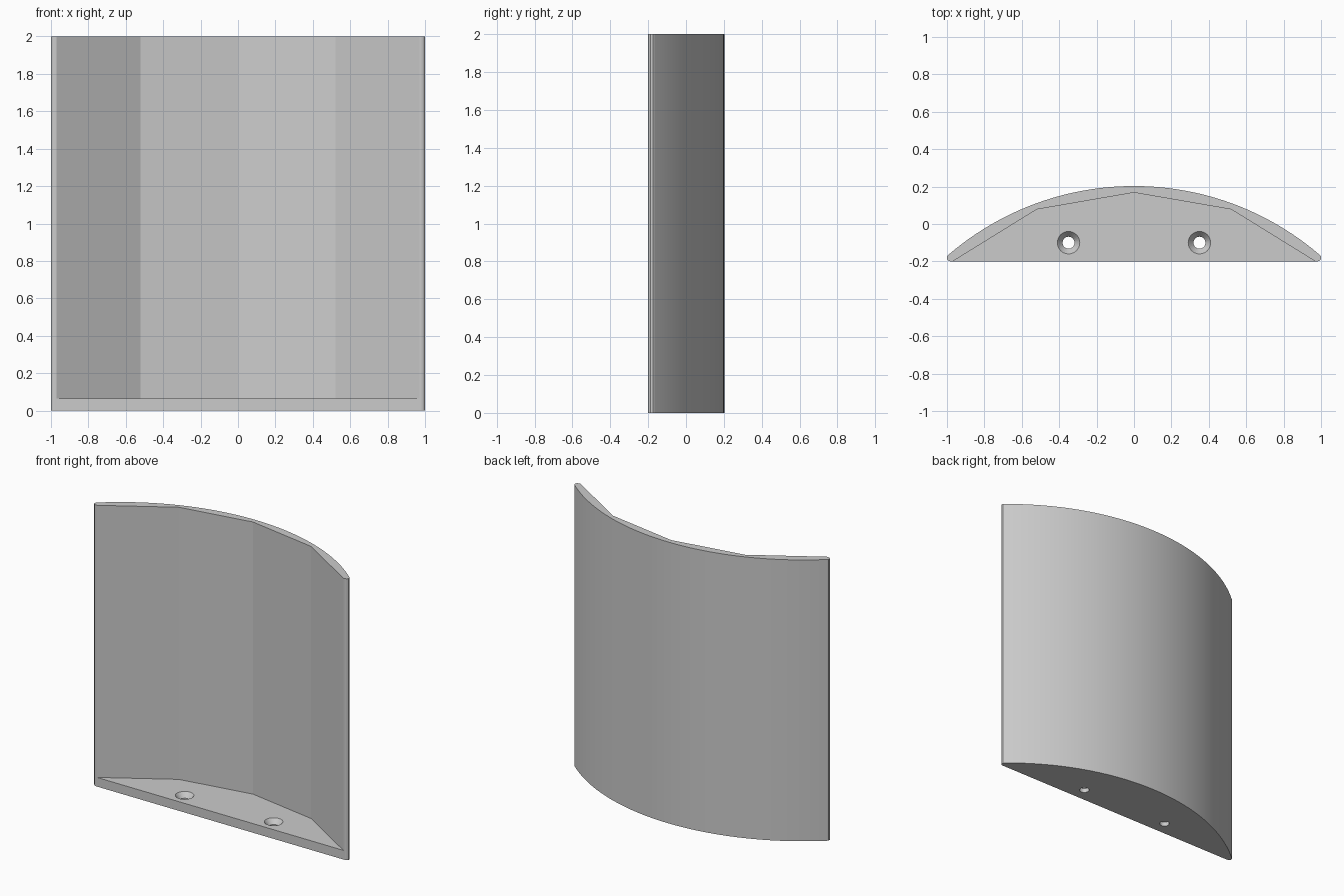
import bpy
import bmesh
import math

if "Cube" in bpy.data.objects:
    bpy.data.objects.remove(bpy.data.objects["Cube"], do_unlink=True)

HEIGHT, FLOOR, FRONT = 2.0, 0.065, -0.2

grey = bpy.data.materials.new("plain_grey")
grey.use_nodes = True
grey.diffuse_color = (0.6, 0.6, 0.6, 1)
grey.node_tree.nodes["Principled BSDF"].inputs["Base Color"].default_value = (0.6, 0.6, 0.6, 1)


def new_object(name, bm):
    bmesh.ops.recalc_face_normals(bm, faces=bm.faces)
    mesh = bpy.data.meshes.new(name)
    bm.to_mesh(mesh)
    bm.free()
    mesh.materials.append(grey)
    obj = bpy.data.objects.new(name, mesh)
    bpy.context.collection.objects.link(obj)
    return obj


def prism(name, outline, bottom, top):
    bm = bmesh.new()
    face = bm.faces.new([bm.verts.new((x, y, bottom)) for x, y in outline])
    result = bmesh.ops.extrude_face_region(bm, geom=[face])
    verts = [g for g in result["geom"] if isinstance(g, bmesh.types.BMVert)]
    bmesh.ops.translate(bm, verts=verts, vec=(0, 0, top - bottom))
    return new_object(name, bm)


def screw_hole(name, x, y):
    # straight bore that opens into a countersink at the floor surface
    bm = bmesh.new()
    profile = [(0.032, -0.05), (0.032, 0.03), (0.06, FLOOR), (0.06, 0.12)]
    count = 32
    rings = [[bm.verts.new((x + r * math.cos(math.tau * i / count),
                            y + r * math.sin(math.tau * i / count), z))
              for i in range(count)] for r, z in profile]
    for low, high in zip(rings, rings[1:]):
        for i in range(count):
            j = (i + 1) % count
            bm.faces.new((low[i], low[j], high[j], high[i]))
    bm.faces.new(rings[0])
    bm.faces.new(rings[-1])
    return new_object(name, bm)


def cut(target, cutter):
    cutter.hide_render = True
    mod = target.modifiers.new("cut", "BOOLEAN")
    mod.operation = "DIFFERENCE"
    mod.solver = "EXACT"
    mod.object = cutter
    bpy.context.view_layer.objects.active = target
    bpy.ops.object.modifier_apply(modifier=mod.name)
    bpy.data.objects.remove(cutter, do_unlink=True)


# Curved outer shell with small softened front corners
half, rise = 0.995, 0.37
radius = (half ** 2 + rise ** 2) / (2 * rise)
sweep = math.asin(half / radius)
steps = 48
arc = []
for i in range(steps + 1):
    a = sweep * (1 - 2 * i / steps)
    arc.append((radius * math.sin(a), 0.203 - radius + radius * math.cos(a)))
corner = [(0.98, FRONT), (0.992, -0.196), (1.0, -0.187), (1.0, -0.174)]
outline = corner + arc + [(-x, y) for x, y in reversed(corner)]
body = prism("curved_holder", outline, 0, HEIGHT)

# Faceted hollow above the floor, open at the front and top
side = [(1.018, FRONT - 0.03), (0.52, 0.078)]
hollow = side + [(0, 0.168)] + [(-x, y) for x, y in reversed(side)]
cut(body, prism("hollow_cutter", hollow, FLOOR, HEIGHT + 0.1))

# Two countersunk screw holes
for sign in (-1, 1):
    cut(body, screw_hole("hole_cutter", sign * 0.35, -0.1))

# Smooth the outer curve, keep the facets crisp
bpy.ops.object.select_all(action="DESELECT")
body.select_set(True)
bpy.context.view_layer.objects.active = body
bpy.ops.object.shade_smooth_by_angle(angle=math.radians(8))
